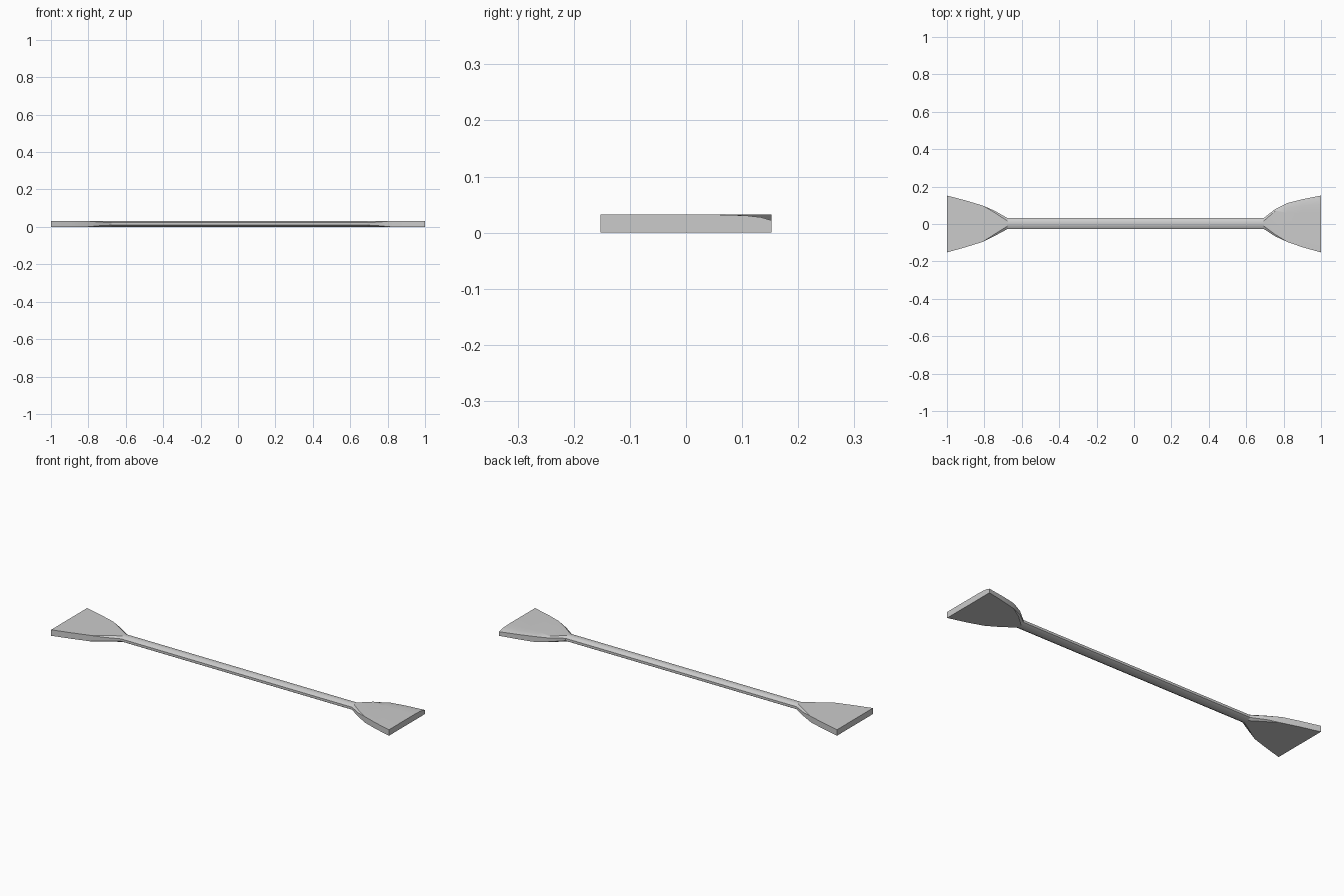
import bpy, bmesh

if "Cube" in bpy.data.objects:
    bpy.data.objects.remove(bpy.data.objects["Cube"])

H = 0.032  # overall thickness


def section(x, y0, y1, c, dip=0.0):
    """Cross-section at x: box y0..y1 with corner chamfer c; dip rounds down the +y top edge."""
    cy, cz = c, c * 0.6
    pts = [(y0 + cy, 0), (y1 - cy, 0), (y1, cz), (y1, H - cz - dip)]
    if dip:
        w = y1 - 0.06
        pts += [(y1 - w * 0.2, H - dip * 0.45), (y1 - w * 0.5, H - dip * 0.13), (y1 - w, H)]
    else:
        pts += [(y1 - cy * t, H - cz * (1 - t)) for t in (0.33, 0.67, 1)]
    pts += [(y0 + cy, H), (y0, H - cz), (y0, cz)]
    return [(x, y, z) for y, z in pts]


def loft(name, sections, cap_ends):
    bm = bmesh.new()
    rings = [[bm.verts.new(p) for p in s] for s in sections]
    n = len(rings[0])
    for a, b in zip(rings, rings[1:]):
        for i in range(n):
            j = (i + 1) % n
            bm.faces.new((a[i], a[j], b[j], b[i]))
    for i in cap_ends:
        bm.faces.new(rings[i])
    bmesh.ops.remove_doubles(bm, verts=bm.verts, dist=1e-5)
    bmesh.ops.recalc_face_normals(bm, faces=bm.faces)
    me = bpy.data.meshes.new(name)
    bm.to_mesh(me)
    bm.free()
    ob = bpy.data.objects.new(name, me)
    bpy.context.collection.objects.link(ob)
    bpy.context.view_layer.objects.active = ob
    ob.select_set(True)
    bpy.ops.object.shade_smooth_by_angle(angle=0.6)
    ob.select_set(False)


# eight-sided shaft between the blades
left_root = section(-0.675, -0.026, 0.031, 0.016)
right_root = section(0.693, -0.026, 0.031, 0.016)
loft("shaft", [left_root, right_root], [])

# flared left blade
loft("left_blade", [
    left_root,
    section(-0.745, -0.064, 0.071, 0.010),
    section(-0.81, -0.096, 0.099, 0),
    section(-0.90, -0.124, 0.126, 0),
    section(-1.0, -0.152, 0.152, 0)], [-1])

# flared right blade, its back top edge gently rounded down
loft("right_blade", [
    right_root,
    section(0.755, -0.066, 0.080, 0.010),
    section(0.82, -0.096, 0.112, 0, 0.003),
    section(0.90, -0.124, 0.132, 0, 0.006),
    section(1.0, -0.152, 0.152, 0, 0.010)], [-1])
